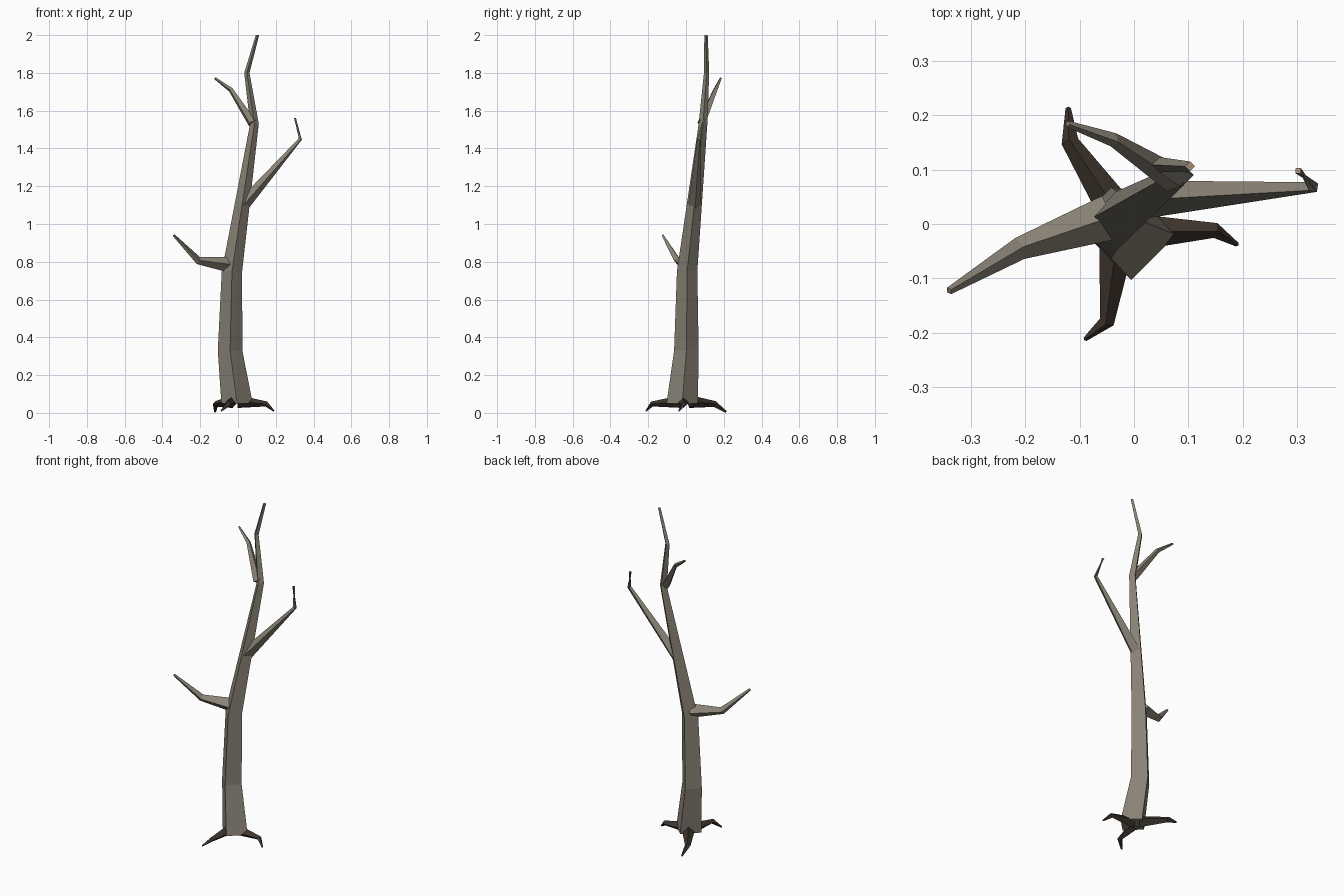
import bpy, bmesh
from mathutils import Vector

cube = bpy.data.objects.get("Cube")
if cube:
    bpy.data.objects.remove(cube, do_unlink=True)


def material(name, rgb):
    m = bpy.data.materials.new(name)
    m.use_nodes = True
    m.diffuse_color = (*rgb, 1)
    m.node_tree.nodes["Principled BSDF"].inputs["Base Color"].default_value = (*rgb, 1)
    return m


BARK = material("grey_bark", (0.25, 0.225, 0.18))
ROOT = material("dark_root", (0.05, 0.036, 0.027))
WOOD = material("cut_wood", (0.37, 0.26, 0.17))


def limb(name, stations, side_mat, tip_mat, level=False):
    """Four-sided tapering limb through (x, y, z, radius) stations."""
    pts = [Vector(s[:3]) for s in stations]
    bm = bmesh.new()
    rings = []
    for i, p in enumerate(pts):
        if level:
            side, up = Vector((1, 0, 0)), Vector((0, 1, 0))
        else:
            # Ring plane halves the bend between neighbouring segments
            before = (p - pts[i - 1]).normalized() if i else Vector()
            after = (pts[i + 1] - p).normalized() if i + 1 < len(pts) else Vector()
            along = (before + after).normalized()
            side = along.cross(Vector((0, 0, 1))).normalized()
            up = side.cross(along)
        r = stations[i][3]
        rings.append([bm.verts.new(p + d * r) for d in (side, up, -side, -up)])
    for a, b in zip(rings, rings[1:]):
        for k in range(4):
            n = (k + 1) % 4
            bm.faces.new((a[k], a[n], b[n], b[k]))
    bm.faces.new(rings[0][::-1])
    bm.faces.new(rings[-1]).material_index = 1
    bmesh.ops.recalc_face_normals(bm, faces=bm.faces)
    mesh = bpy.data.meshes.new(name)
    bm.to_mesh(mesh)
    bm.free()
    mesh.materials.append(side_mat)
    mesh.materials.append(tip_mat)
    obj = bpy.data.objects.new(name, mesh)
    bpy.context.collection.objects.link(obj)
    return obj


# Trunk with level diamond sections
limb("trunk", [(-0.005, -0.02, 0.05, 0.083), (-0.042, 0.002, 0.33, 0.065),
               (-0.032, 0.006, 0.75, 0.054), (0.087, 0.09, 1.53, 0.023),
               (0.047, 0.109, 1.8, 0.014), (0.103, 0.106, 2.0, 0.009)],
     BARK, WOOD, level=True)

# Branches
limb("lower_branch", [(-0.045, 0.012, 0.785, 0.042), (-0.21, -0.045, 0.807, 0.021),
                      (-0.34, -0.123, 0.94, 0.007)], BARK, WOOD)
limb("middle_branch", [(0.018, 0.045, 1.09, 0.035), (0.33, 0.068, 1.45, 0.011),
                       (0.302, 0.098, 1.56, 0.007)], BARK, WOOD)
limb("upper_branch", [(0.075, 0.082, 1.535, 0.026), (-0.038, 0.155, 1.71, 0.013),
                      (-0.122, 0.184, 1.772, 0.006)], BARK, WOOD)

# Roots reach out, then dip to the ground
limb("back_root", [(-0.03, 0.02, 0.06, 0.034), (-0.118, 0.152, 0.047, 0.016),
                   (-0.121, 0.213, 0.005, 0.005)], ROOT, ROOT)
limb("side_root", [(0.0, -0.015, 0.06, 0.034), (0.15, -0.012, 0.047, 0.014),
                   (0.19, -0.038, 0.01, 0.004)], ROOT, ROOT)
limb("front_root", [(-0.03, -0.02, 0.06, 0.034), (-0.05, -0.18, 0.047, 0.014),
                    (-0.09, -0.212, 0.01, 0.004)], ROOT, ROOT)
